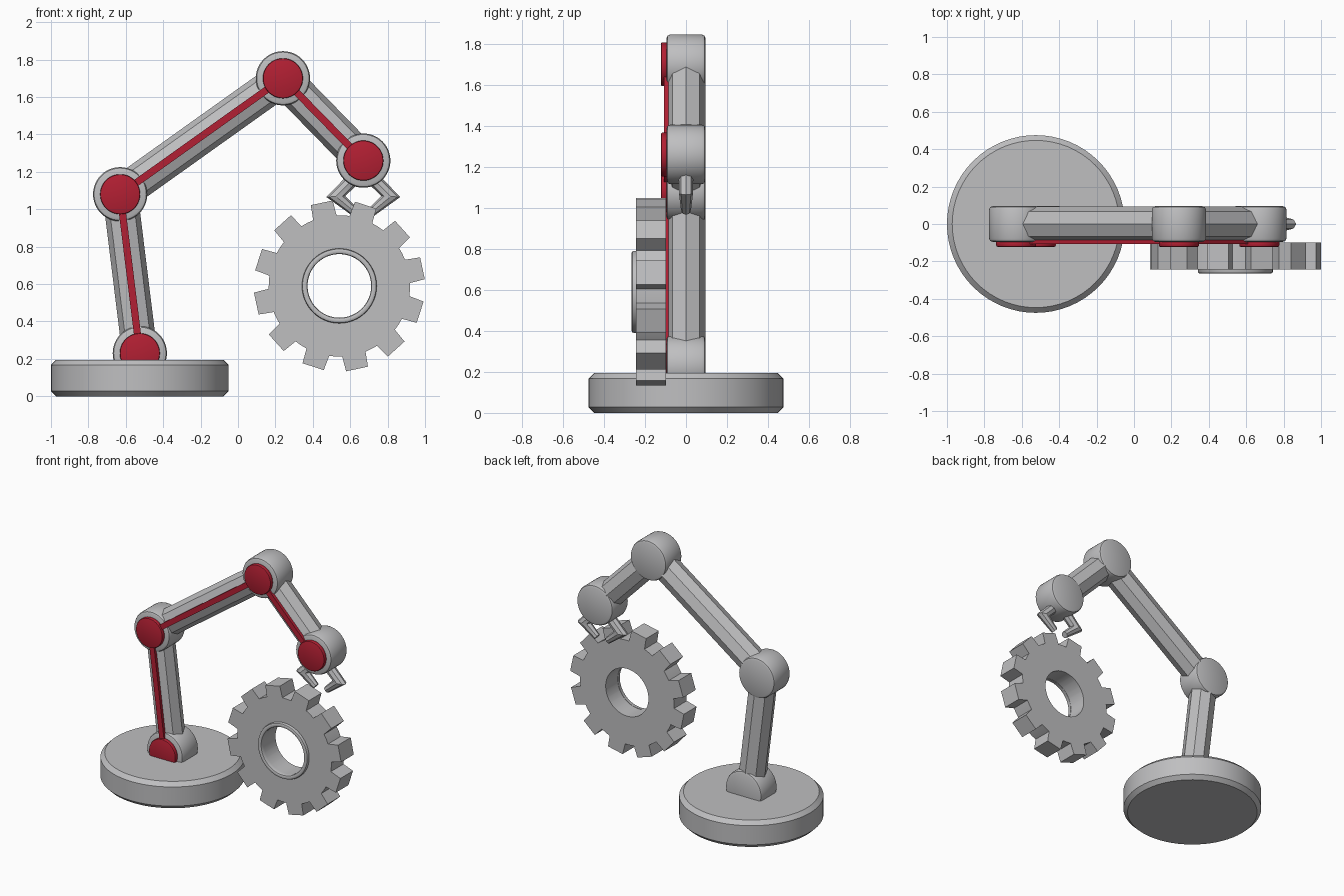
import bpy, bmesh, math
from mathutils import Vector

if "Cube" in bpy.data.objects:
    bpy.data.objects.remove(bpy.data.objects["Cube"])


def material(name, rgb):
    m = bpy.data.materials.new(name)
    m.diffuse_color = (*rgb, 1)
    m.use_nodes = True
    m.node_tree.nodes["Principled BSDF"].inputs["Base Color"].default_value = m.diffuse_color
    return m


GREY = material("light grey", (0.52, 0.52, 0.53))
RED = material("deep red", (0.45, 0.014, 0.033))


def make(name, rings, mat, loop=False):
    """Skin equal-length rings of points; cap the ends or close the loop."""
    bm = bmesh.new()
    vs = [[bm.verts.new(p) for p in r] for r in rings]
    n = len(vs[0])
    for i in range(len(vs) - (0 if loop else 1)):
        a, b = vs[i], vs[(i + 1) % len(vs)]
        for k in range(n):
            bm.faces.new((a[k], a[(k + 1) % n], b[(k + 1) % n], b[k]))
    if not loop:
        bm.faces.new(vs[0])
        bm.faces.new(vs[-1])
    bmesh.ops.recalc_face_normals(bm, faces=bm.faces)
    me = bpy.data.meshes.new(name)
    bm.to_mesh(me)
    bm.free()
    me.materials.append(mat)
    ob = bpy.data.objects.new(name, me)
    bpy.context.collection.objects.link(ob)
    return ob


def circle_y(c, r, y, n=48):
    return [(c[0] + r * math.cos(2 * math.pi * k / n), y,
             c[1] + r * math.sin(2 * math.pi * k / n)) for k in range(n)]


def disc(name, c, r, y0, y1, bev, mat):
    """Rounded-edge disc facing the front."""
    q = bev * 0.3
    prof = [(r - bev, y0), (r - q, y0 + q), (r, y0 + bev),
            (r, y1 - bev), (r - q, y1 - q), (r - bev, y1)]
    return make(name, [circle_y(c, a, y) for a, y in prof], mat)


def tube(name, pts, radii, mat, sides=8):
    """Faceted, mitred tube along a path of (x, z) points."""
    P = [Vector((x, 0, z)) for x, z in pts]
    rings = []
    for i, p in enumerate(P):
        d0 = (p - P[i - 1]).normalized() if i else None
        d1 = (P[i + 1] - p).normalized() if i < len(P) - 1 else None
        d0, d1 = d0 or d1, d1 or d0
        t = (d0 + d1).normalized()
        side = Vector((-t.z, 0, t.x)) / t.dot(d1)
        rings.append([p + radii[i] * (side * math.cos(a) + Vector((0, math.sin(a), 0)))
                      for a in (2 * math.pi * k / sides for k in range(sides))])
    return make(name, rings, mat)


# Round base with chamfered rims
base_prof = [(0.447, 0), (0.475, 0.028), (0.475, 0.167), (0.447, 0.195)]
make("base", [[(-0.525 + r * math.cos(a), r * math.sin(a), z)
               for a in (2 * math.pi * k / 64 for k in range(64))]
              for r, z in base_prof], GREY)

# Joints with red caps
joints = [(-0.525, 0.23), (-0.63, 1.08), (0.24, 1.70), (0.67, 1.26)]
for i, c in enumerate(joints):
    disc(f"joint_{i}", c, 0.145, -0.095, 0.095, 0.018, GREY)
    disc(f"joint_cap_{i}", c, 0.107, -0.122, -0.09, 0.007, RED)

# Octagonal arms with a red strip along the front
for i, (a, b) in enumerate(zip(joints, joints[1:])):
    tube(f"arm_{i}", [a, b], [0.094, 0.094], GREY)
    va, vb = Vector(a), Vector(b)
    d = (vb - va).normalized()
    n = Vector((-d.y, d.x)) * 0.019
    make(f"arm_strip_{i}", [[(p.x + s * n.x, y, p.y + s * n.y)
                             for s, y in ((-1, -0.108), (1, -0.108), (1, -0.08), (-1, -0.08))]
                            for p in (va, vb)], RED)

# Gripper claws, mirrored about the last joint
for s, side in ((-1, "left"), (1, "right")):
    path = [(0.67 + s * dx, z) for dx, z in ((0.05, 1.165), (0.147, 1.068), (0.045, 0.985))]
    tube(f"claw_{side}", path, [0.036, 0.034, 0.024], GREY)

# Gear: twelve teeth around a round hole
gc, R, ROOT = (0.542, 0.59), 0.458, 0.378
tooth = [(-9.7, ROOT), (-7.5, R), (0, R * math.cos(math.radians(7.5))),
         (7.5, R), (9.7, ROOT), (15, ROOT)]
outer = [(math.radians(12 + 30 * t + a), r) for t in range(12) for a, r in tooth]


def gear_ring(y, hole):
    return [(gc[0] + (hole or r) * math.cos(a), y, gc[1] + (hole or r) * math.sin(a))
            for a, r in outer]


make("gear", [gear_ring(-0.098, None), gear_ring(-0.243, None),
              gear_ring(-0.243, 0.172), gear_ring(-0.098, 0.172)], GREY, loop=True)

# Raised rim around the gear hole
rim = [(0.2, -0.235), (0.2, -0.255), (0.197, -0.262), (0.19, -0.265),
       (0.18, -0.265), (0.173, -0.262), (0.17, -0.255), (0.17, -0.235)]
make("gear_rim", [circle_y(gc, r, y, 64) for r, y in rim], GREY, loop=True)

# Smooth the round parts, keep the facets sharp
for ob in bpy.context.collection.objects:
    ob.select_set(True)
    bpy.context.view_layer.objects.active = ob
bpy.ops.object.shade_smooth_by_angle(angle=math.radians(30))
